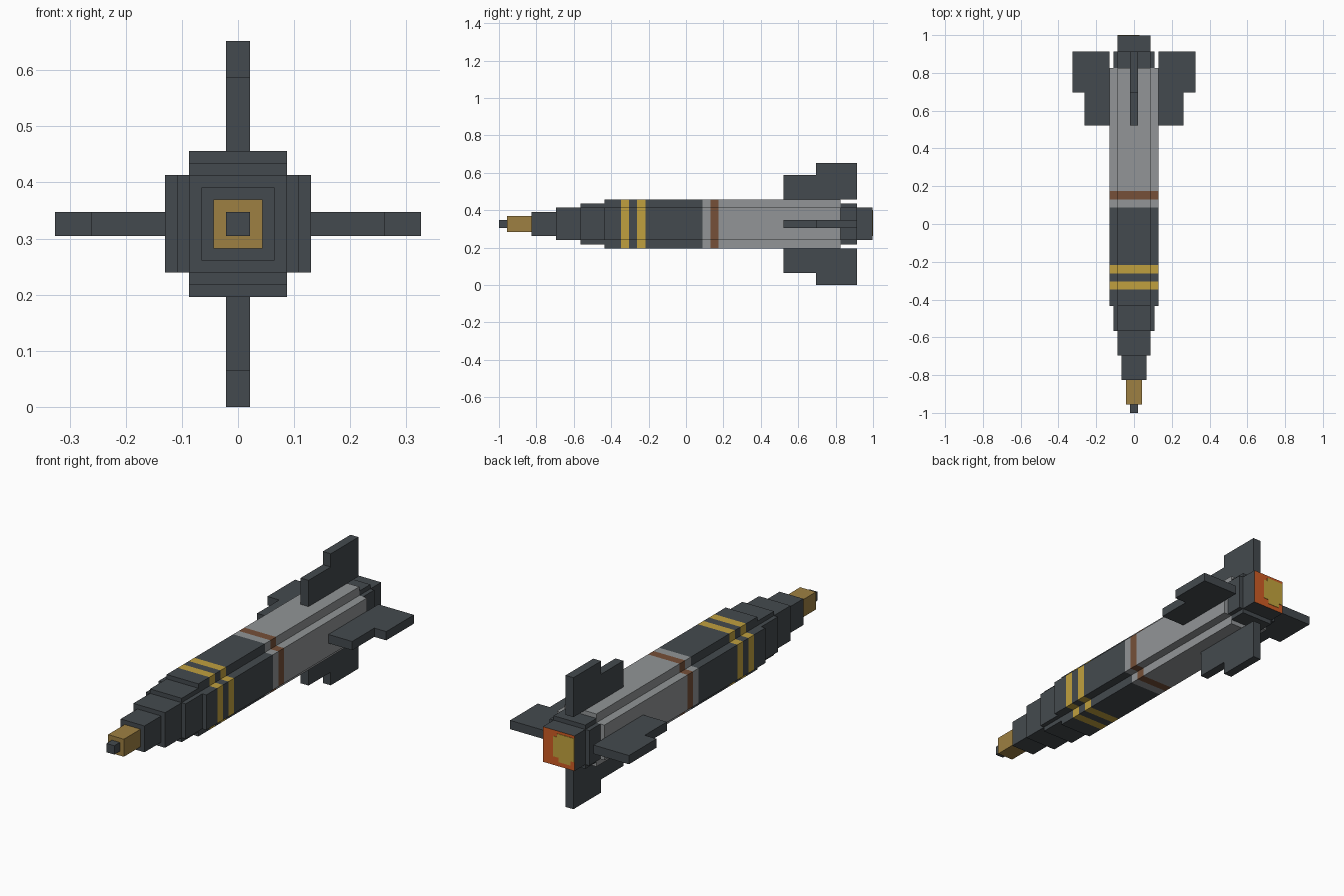
import bpy
import bmesh

cube = bpy.data.objects.get("Cube")
if cube:
    bpy.data.objects.remove(cube, do_unlink=True)

U = 1 / 46      # small block unit; the whole model is 92 units long
MID = 15 * U    # height of the long axis


def material(name, rgb):
    """Flat colour given as 0-255 display values, stored as linear."""
    lin = [((c / 255 + 0.055) / 1.055) ** 2.4 for c in rgb] + [1.0]
    m = bpy.data.materials.new(name)
    m.use_nodes = True
    m.diffuse_color = lin
    m.node_tree.nodes["Principled BSDF"].inputs["Base Color"].default_value = lin
    return m


DARK = material("dark slate", (68, 74, 78))
GREY = material("light grey", (146, 149, 151))
YELLOW = material("stripe yellow", (192, 160, 62))
BROWN = material("band brown", (118, 80, 56))
GOLD = material("nose gold", (158, 128, 66))
ORANGE = material("exhaust orange", (208, 92, 36))
FLAME = material("exhaust yellow", (196, 164, 62))


def square(r):
    return [(-r, -r), (r, -r), (r, r), (-r, r)]


def plus(r, a):
    """Square of half size r with stepped corners; arms of half width a."""
    quarter = [(r, -a), (r, a), (a, a)]
    pts = []
    for _ in range(4):
        pts += quarter
        quarter = [(-z, x) for x, z in quarter]
    return pts


def prism(name, profile, stations, mats, back=None):
    """Extrude an (x, z) profile along y; one material per segment."""
    slots = list(dict.fromkeys(mats + ([back] if back else [])))
    bm = bmesh.new()
    rings = [[bm.verts.new((x * U, y * U, z * U + MID)) for x, z in profile]
             for y in stations]
    n = len(profile)
    for k, m in enumerate(mats):
        for i in range(n):
            j = (i + 1) % n
            f = bm.faces.new((rings[k][i], rings[k][j],
                              rings[k + 1][j], rings[k + 1][i]))
            f.material_index = slots.index(m)
    bm.faces.new(rings[0]).material_index = slots.index(mats[0])
    bm.faces.new(rings[-1]).material_index = slots.index(back or mats[-1])
    bmesh.ops.recalc_face_normals(bm, faces=bm.faces)
    me = bpy.data.meshes.new(name)
    bm.to_mesh(me)
    bm.free()
    for m in slots:
        me.materials.append(m)
    ob = bpy.data.objects.new(name, me)
    bpy.context.collection.objects.link(ob)
    return ob


# Banded main body
prism("body", plus(6, 4), [-20, -16, -14, -12, -10, 4, 6, 8, 38],
      [DARK, YELLOW, DARK, YELLOW, DARK, GREY, BROWN, GREY])

# Stepped nose
prism("nose_shoulder", plus(5, 4), [-26, -20], [DARK])
prism("nose_middle", square(4), [-32, -26], [DARK])
prism("nose_front", square(3), [-38, -32], [DARK])
prism("nose_cap", square(2), [-44, -38], [GOLD])
prism("nose_tip", square(1), [-46, -44], [DARK])

# Tail and nozzle with a glowing rear face
prism("tail_collar", plus(5, 4), [38, 42], [DARK])
prism("nozzle", square(4), [42, 45.9], [DARK], back=ORANGE)
glow = [(-4, -2), (-3, -2), (-3, -3), (0, -3), (0, -2), (1.3, -2),
        (1.3, 2.6), (0.4, 2.6), (0.4, 3.4), (-4, 3.4)]
prism("exhaust_glow", glow, [45.9, 46], [FLAME])


# Four stepped fins, one per side of the tail
def fin(name, dx, dz):
    outline = [(6, 24), (12, 24), (12, 32), (15, 32), (15, 42), (6, 42)]
    bm = bmesh.new()
    sides = []
    for t in (-1, 1):
        sides.append([bm.verts.new(((r * dx + t * dz) * U, y * U,
                                    (r * dz + t * dx) * U + MID))
                      for r, y in outline])
        bm.faces.new(sides[-1])
    for i in range(len(outline)):
        j = (i + 1) % len(outline)
        bm.faces.new((sides[0][i], sides[0][j], sides[1][j], sides[1][i]))
    bmesh.ops.recalc_face_normals(bm, faces=bm.faces)
    me = bpy.data.meshes.new(name)
    bm.to_mesh(me)
    bm.free()
    me.materials.append(DARK)
    bpy.context.collection.objects.link(bpy.data.objects.new(name, me))


for name, dx, dz in (("left_fin", 1, 0), ("right_fin", -1, 0),
                     ("top_fin", 0, 1), ("bottom_fin", 0, -1)):
    fin(name, dx, dz)
